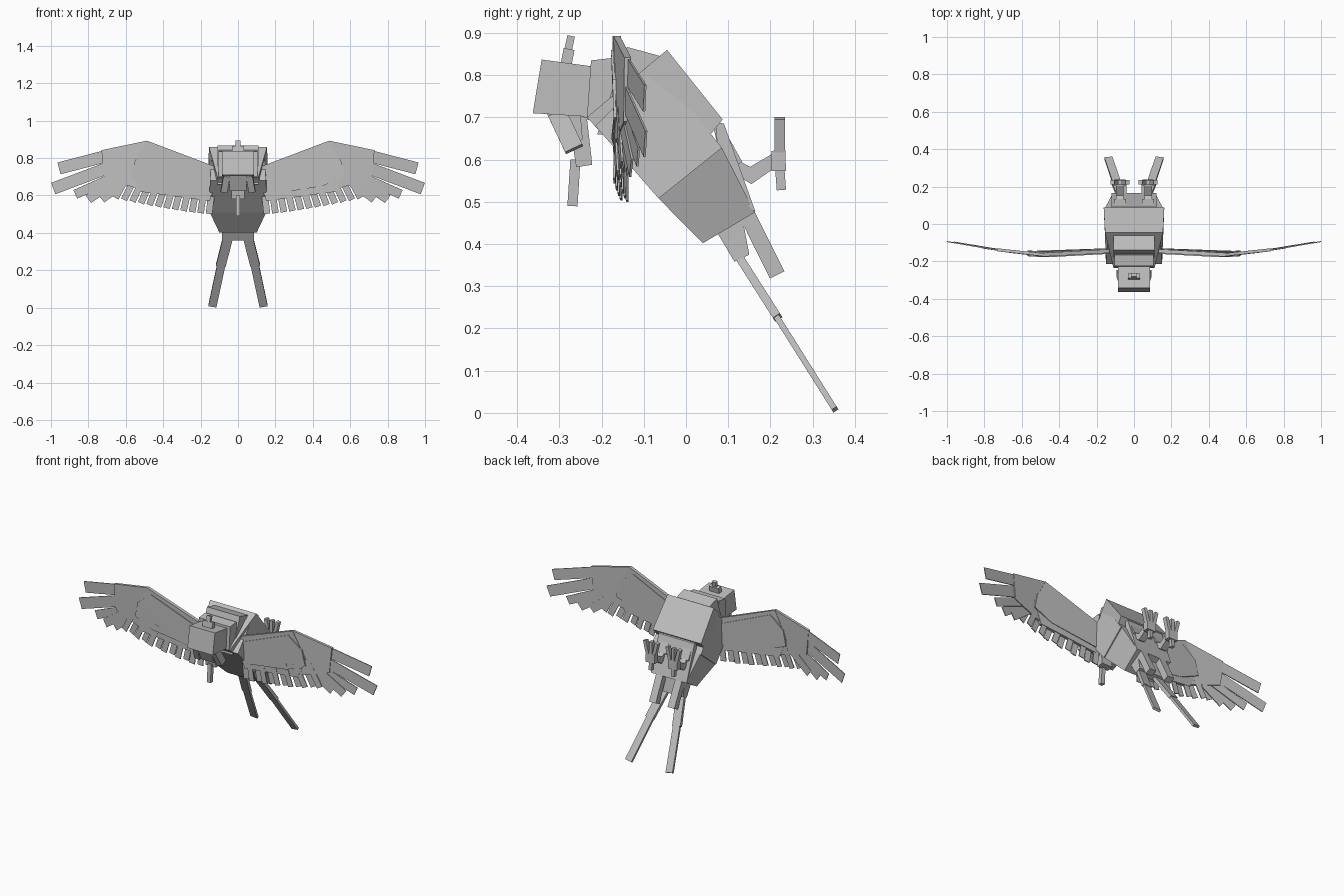
import bpy
import bmesh
from mathutils import Vector

cube = bpy.data.objects.get("Cube")
if cube:
    bpy.data.objects.remove(cube, do_unlink=True)

grey = bpy.data.materials.new("plain grey")
grey.use_nodes = True
tone = (0.52, 0.52, 0.52, 1)
grey.diffuse_color = tone
grey.node_tree.nodes["Principled BSDF"].inputs["Base Color"].default_value = tone


def loft(name, loop_a, loop_b):
    """Closed solid between two matching loops."""
    bm = bmesh.new()
    a = [bm.verts.new(p) for p in loop_a]
    b = [bm.verts.new(p) for p in loop_b]
    n = len(a)
    bm.faces.new(a)
    bm.faces.new(b[::-1])
    for i in range(n):
        j = (i + 1) % n
        bm.faces.new((a[j], a[i], b[i], b[j]))
    bmesh.ops.recalc_face_normals(bm, faces=bm.faces)
    mesh = bpy.data.meshes.new(name)
    bm.to_mesh(mesh)
    bm.free()
    mesh.materials.append(grey)
    obj = bpy.data.objects.new(name, mesh)
    bpy.context.collection.objects.link(obj)
    return obj


def block(name, outline, widths, centre=0):
    """Side outline (y, z) widened in x; one half width or one per corner."""
    if not isinstance(widths, (list, tuple)):
        widths = [widths] * len(outline)
    loft(name, [(centre - w, y, z) for (y, z), w in zip(outline, widths)],
         [(centre + w, y, z) for (y, z), w in zip(outline, widths)])


def bar(name, start, end, width, depth, across=(1, 0, 0)):
    """Rectangular bar between two points."""
    p, q = Vector(start), Vector(end)
    axis = (q - p).normalized()
    u = Vector(across)
    u = (u - axis * u.dot(axis)).normalized()
    v = axis.cross(u)
    ring = [u * a * width / 2 + v * b * depth / 2
            for a, b in ((-1, -1), (1, -1), (1, 1), (-1, 1))]
    loft(name, [p + r for r in ring], [q + r for r in ring])


def sweep(x):
    """Fore-and-aft position of the wing along its span."""
    stops = [(0, -0.14), (0.15, -0.145), (0.5, -0.165), (0.73, -0.138), (1, -0.09)]
    for (x0, y0), (x1, y1) in zip(stops, stops[1:]):
        if x <= x1:
            return y0 + (y1 - y0) * (x - x0) / (x1 - x0)
    return stops[-1][1]


def plate(name, outline, side, thick, shift=0):
    """Thin wing panel drawn in x and z."""
    loops = [[(side * x, sweep(x) + shift + d, z) for x, z in outline]
             for d in (-thick / 2, thick / 2)]
    loft(name, *loops)


def feather(name, root, tip, width, side, shift):
    r, t = Vector(root), Vector(tip)
    d = (t - r).normalized()
    n = Vector((-d.y, d.x)) * width / 2
    plate(name, [r + n, t + n, t - n, r - n], side, 0.005, shift)


# Body
block("torso", [(-0.045, 0.86), (0.087, 0.695), (-0.06, 0.515), (-0.235, 0.70)],
      [0.155, 0.162, 0.14, 0.11])
block("shoulders", [(-0.07, 0.825), (0.085, 0.628), (-0.065, 0.508), (-0.215, 0.68)],
      [0.14, 0.162, 0.155, 0.15])
block("rump", [(0.07, 0.69), (0.09, 0.685), (0.165, 0.475), (0.08, 0.55)], 0.12)
block("belly", [(0.085, 0.628), (0.163, 0.475), (0.04, 0.402), (-0.065, 0.508)],
      [0.155, 0.115, 0.10, 0.15])
block("tail_base", [(0.06, 0.45), (0.13, 0.48), (0.15, 0.375), (0.115, 0.358)], 0.085)
block("collar", [(-0.14, 0.867), (-0.06, 0.845), (-0.12, 0.66), (-0.21, 0.66)], 0.11)
block("neck", [(-0.225, 0.835), (-0.165, 0.842), (-0.15, 0.68), (-0.235, 0.695)], 0.105)

# Head, crest and beak
block("head", [(-0.342, 0.837), (-0.215, 0.82), (-0.205, 0.70), (-0.363, 0.71)], 0.085)
bar("crest", (0, -0.288, 0.82), (0, -0.272, 0.893), 0.025, 0.018)
bar("crest_base", (0, -0.285, 0.82), (0, -0.277, 0.862), 0.065, 0.026)
block("beak", [(-0.33, 0.71), (-0.29, 0.625), (-0.245, 0.648), (-0.25, 0.71)], 0.045)
block("throat", [(-0.28, 0.71), (-0.235, 0.70), (-0.222, 0.588), (-0.26, 0.582)], 0.035)
bar("hanging_tassel", (0, -0.262, 0.60), (0, -0.269, 0.49), 0.024, 0.024)

for side, label in ((1, "left"), (-1, "right")):
    # Wattle beside the beak
    bar(label + "_wattle", (side * 0.06, -0.305, 0.71), (side * 0.075, -0.265, 0.625),
        0.035, 0.045)

    # Wing panels
    plate(label + "_inner_wing", [(0.11, 0.75), (0.487, 0.893), (0.57, 0.74),
                                 (0.52, 0.62), (0.15, 0.57)], side, 0.02)
    plate(label + "_covert", [(0.12, 0.72), (0.46, 0.86), (0.55, 0.79), (0.57, 0.70),
                             (0.45, 0.65), (0.14, 0.60)], side, 0.03)
    plate(label + "_outer_wing", [(0.487, 0.893), (0.73, 0.842), (0.715, 0.69),
                                 (0.53, 0.635)], side, 0.016)

    # Long feathers at the wing tip
    tips = [(0.957, 0.745), (0.988, 0.637), (0.87, 0.606), (0.80, 0.58), (0.73, 0.582)]
    roots = [(0.66, 0.822), (0.67, 0.757), (0.66, 0.70), (0.64, 0.69), (0.60, 0.68)]
    for i, (root, tip) in enumerate(zip(roots, tips)):
        feather(f"{label}_tip_feather_{i + 1}", root, tip,
                0.065 if i < 2 else 0.05, side, -0.004 * (i % 2))

    # Short feathers along the trailing edge
    count = 12
    for i in range(count):
        t = i / (count - 1)
        tip_x = 0.155 + 0.50 * t
        tip_z = 0.502 + 0.085 * t ** 1.3
        root = (tip_x - 0.015 - 0.055 * t, tip_z + 0.13)
        feather(f"{label}_trailing_feather_{i + 1}", root, (tip_x, tip_z),
                0.035, side, 0.006 - 0.012 * (i % 2))

    # Tail post and two-part streamer
    bar(label + "_tail_post", (side * 0.065, 0.10, 0.56), (side * 0.062, 0.216, 0.327),
        0.045, 0.038)
    bar(label + "_streamer_upper", (side * 0.045, 0.10, 0.41), (side * 0.092, 0.217, 0.226),
        0.052, 0.02)
    bar(label + "_streamer_lower", (side * 0.089, 0.212, 0.232), (side * 0.137, 0.353, 0.008),
        0.044, 0.014)

    # Leg and foot
    x = side * 0.075
    block(label + "_thigh", [(0.06, 0.70), (0.083, 0.685), (0.133, 0.595), (0.09, 0.565)],
          0.033, x)
    block(label + "_shank", [(0.10, 0.61), (0.152, 0.583), (0.205, 0.614),
                             (0.205, 0.577), (0.155, 0.542), (0.10, 0.575)], 0.02, x)
    block(label + "_foot", [(0.202, 0.62), (0.235, 0.627), (0.237, 0.573), (0.202, 0.573)],
          0.03, x)
    for i in (-1, 0, 1):
        bar(f"{label}_toe_{i + 2}", (x + i * 0.018, 0.222, 0.61),
            (x + i * 0.04, 0.222, 0.698), 0.02, 0.024)
    bar(label + "_hind_toe", (x, 0.222, 0.58), (x, 0.226, 0.528), 0.02, 0.022)
